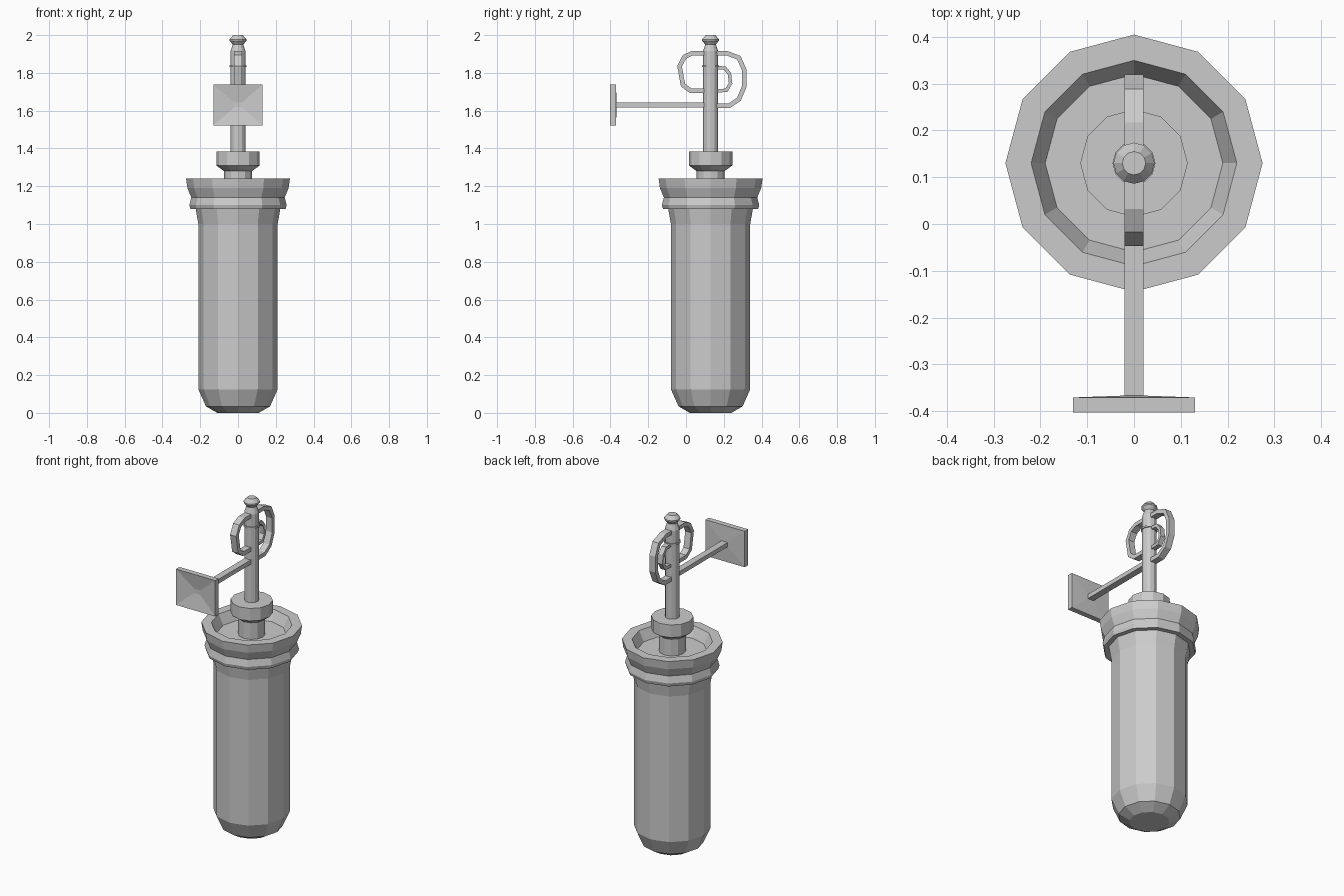
import bpy, bmesh, math
from mathutils import Vector

if "Cube" in bpy.data.objects:
    bpy.data.objects.remove(bpy.data.objects["Cube"])

CY = 0.13  # y of the vertical axis


def finish(name, bm):
    bmesh.ops.recalc_face_normals(bm, faces=bm.faces)
    me = bpy.data.meshes.new(name)
    bm.to_mesh(me)
    bm.free()
    ob = bpy.data.objects.new(name, me)
    bpy.context.collection.objects.link(ob)
    return ob


def bridge(bm, a, b):
    n = len(a)
    for i in range(n):
        j = (i + 1) % n
        bm.faces.new((a[i], a[j], b[j], b[i]))


def lathe(name, profile, sides=12):
    """Revolve (radius, z) points about the axis, capping both ends."""
    bm = bmesh.new()
    rings = [[bm.verts.new((r * math.cos(k * math.tau / sides),
                            CY + r * math.sin(k * math.tau / sides), z))
              for k in range(sides)] for r, z in profile]
    for a, b in zip(rings, rings[1:]):
        bridge(bm, a, b)
    bm.faces.new(rings[0])
    bm.faces.new(rings[-1])
    return finish(name, bm)


def strap(name, path, width, thick):
    """Rectangular bar along a (y, z) centre line, with mitred corners."""
    pts = [Vector(p) for p in path]
    bm = bmesh.new()
    rings = []
    for i, p in enumerate(pts):
        d0 = (p - pts[max(i - 1, 0)]).normalized() if i else (pts[1] - p).normalized()
        d1 = (pts[i + 1] - p).normalized() if i < len(pts) - 1 else d0
        t = (d0 + d1).normalized()
        n = Vector((-t.y, t.x)) * (thick / 2 / max(t.dot(d0), 0.5))
        a, b, w = p + n, p - n, width / 2
        rings.append([bm.verts.new(c) for c in
                      ((-w, *a), (w, *a), (w, *b), (-w, *b))])
    for a, b in zip(rings, rings[1:]):
        bridge(bm, a, b)
    bm.faces.new(rings[0])
    bm.faces.new(rings[-1])
    return finish(name, bm)


# Round-bottomed body, flared rim and recessed top
lathe("body", [(0.11, 0), (0.17, 0.035), (0.21, 0.125), (0.21, 1.0),
               (0.224, 1.08), (0.252, 1.08), (0.258, 1.10), (0.247, 1.14),
               (0.268, 1.19), (0.275, 1.24), (0.22, 1.24), (0.19, 1.18)])

# Neck and collar
lathe("collar", [(0.074, 1.17), (0.074, 1.28), (0.115, 1.31), (0.115, 1.385)])

# Pole with knob, and the thin ring round it
lathe("pole", [(0.04, 1.37), (0.04, 1.915), (0.028, 1.95), (0.044, 1.97),
               (0.044, 1.978), (0.025, 2.0)])
lathe("pole_ring", [(0.046, 1.83), (0.046, 1.84)])

# Curved straps around the pole
strap("rear_guard", [(0.14, 1.905), (0.215, 1.905), (0.28, 1.88), (0.308, 1.817),
                     (0.308, 1.727), (0.28, 1.66), (0.228, 1.626), (0.14, 1.626)],
      0.04, 0.024)
strap("front_guard", [(0.12, 1.905), (0.035, 1.905), (-0.008, 1.885), (-0.034, 1.835),
                      (-0.016, 1.735), (0.024, 1.706), (0.12, 1.706)], 0.04, 0.024)
strap("inner_guard", [(0.14, 1.83), (0.206, 1.825), (0.23, 1.795), (0.236, 1.745),
                      (0.214, 1.708), (0.14, 1.703)], 0.03, 0.018)

# Arm reaching forward to the pad
strap("arm", [(0.13, 1.63), (-0.38, 1.63)], 0.04, 0.026)

# Square pad, shallowly dished in front and slightly bulged behind
bm = bmesh.new()
pad_rings = []
for w, h, y in ((0.02, 0.013, -0.387), (0.13, 0.108, -0.403),
                (0.13, 0.108, -0.371), (0.02, 0.013, -0.367)):
    pad_rings.append([bm.verts.new((sx * w, y, 1.63 + sz * h))
                      for sx, sz in ((-1, -1), (1, -1), (1, 1), (-1, 1))])
for a, b in zip(pad_rings, pad_rings[1:]):
    bridge(bm, a, b)
bm.faces.new(pad_rings[0])
bm.faces.new(pad_rings[-1])
finish("pad", bm)
